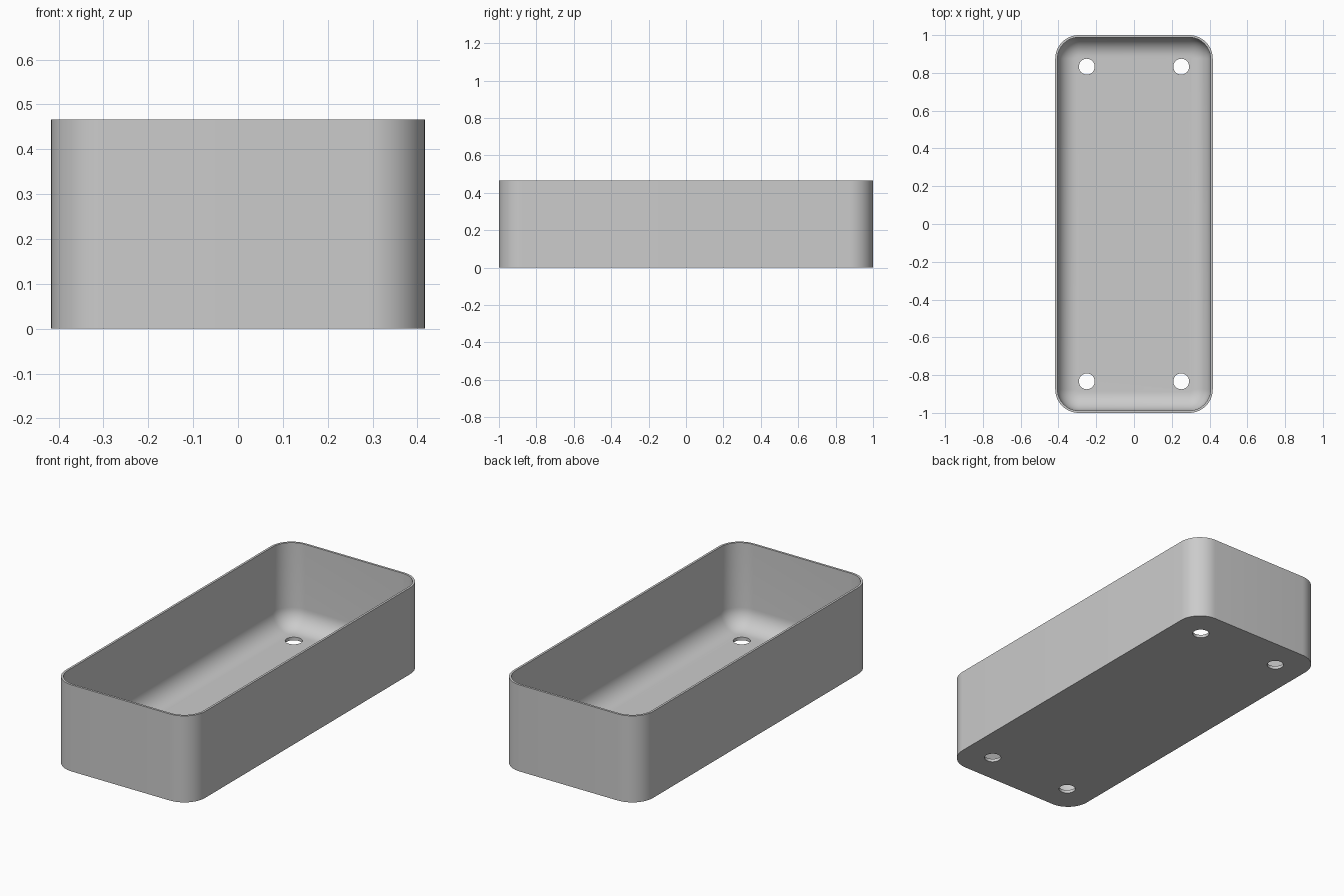
import bpy, bmesh, math

if "Cube" in bpy.data.objects:
    bpy.data.objects.remove(bpy.data.objects["Cube"], do_unlink=True)

HALF_X, HALF_Y, HEIGHT = 0.417, 1.0, 0.467
CORNER, WALL, FLOOR, FILLET = 0.125, 0.012, 0.017, 0.1
STEPS = 12


def ring(bm, inset, z):
    """Rounded rectangle of vertices, offset inward by inset."""
    r = CORNER - inset
    verts = []
    for quadrant in range(4):
        sx = 1 if quadrant in (0, 3) else -1
        sy = 1 if quadrant < 2 else -1
        for i in range(STEPS + 1):
            a = math.pi / 2 * (quadrant + i / STEPS)
            verts.append(bm.verts.new((sx * (HALF_X - CORNER) + r * math.cos(a),
                                       sy * (HALF_Y - CORNER) + r * math.sin(a), z)))
    return verts


# Tray shell: outer wall, rim, inner wall, rounded inner bottom edge
profile = [(0, 0), (0, HEIGHT), (WALL, HEIGHT)]
for i in range(STEPS + 1):
    a = math.pi / 2 * i / STEPS
    profile.append((WALL + FILLET * (1 - math.cos(a)),
                    FLOOR + FILLET * (1 - math.sin(a))))
bm = bmesh.new()
rings = [ring(bm, inset, z) for inset, z in profile]
for low, high in zip(rings, rings[1:]):
    for i in range(len(low)):
        j = (i + 1) % len(low)
        bm.faces.new((low[i], low[j], high[j], high[i]))
bm.faces.new(rings[0][::-1])
bm.faces.new(rings[-1])
bmesh.ops.recalc_face_normals(bm, faces=bm.faces)
mesh = bpy.data.meshes.new("tray")
bm.to_mesh(mesh)
bm.free()
tray = bpy.data.objects.new("tray", mesh)
bpy.context.collection.objects.link(tray)

# Plain grey material
grey = bpy.data.materials.new("plain grey")
grey.use_nodes = True
colour = (0.6, 0.6, 0.6, 1)
grey.diffuse_color = colour
grey.node_tree.nodes["Principled BSDF"].inputs["Base Color"].default_value = colour
mesh.materials.append(grey)

# Four drain holes through the floor
for x in (-0.25, 0.25):
    for y in (-0.833, 0.833):
        bpy.ops.mesh.primitive_cylinder_add(vertices=32, radius=0.042, depth=0.2,
                                            location=(x, y, 0))
        cutter = bpy.context.object
        cutter.name = "drain_hole_cutter"
        cutter.hide_render = True
        cut = tray.modifiers.new("drain_hole", 'BOOLEAN')
        cut.operation = 'DIFFERENCE'
        cut.solver = 'EXACT'
        cut.object = cutter
        bpy.context.view_layer.objects.active = tray
        bpy.ops.object.modifier_apply(modifier=cut.name)
        bpy.data.objects.remove(cutter, do_unlink=True)

# Smooth curves, sharp rim and base
bpy.ops.object.select_all(action='DESELECT')
tray.select_set(True)
bpy.context.view_layer.objects.active = tray
bpy.ops.object.shade_smooth_by_angle(angle=math.radians(30))
